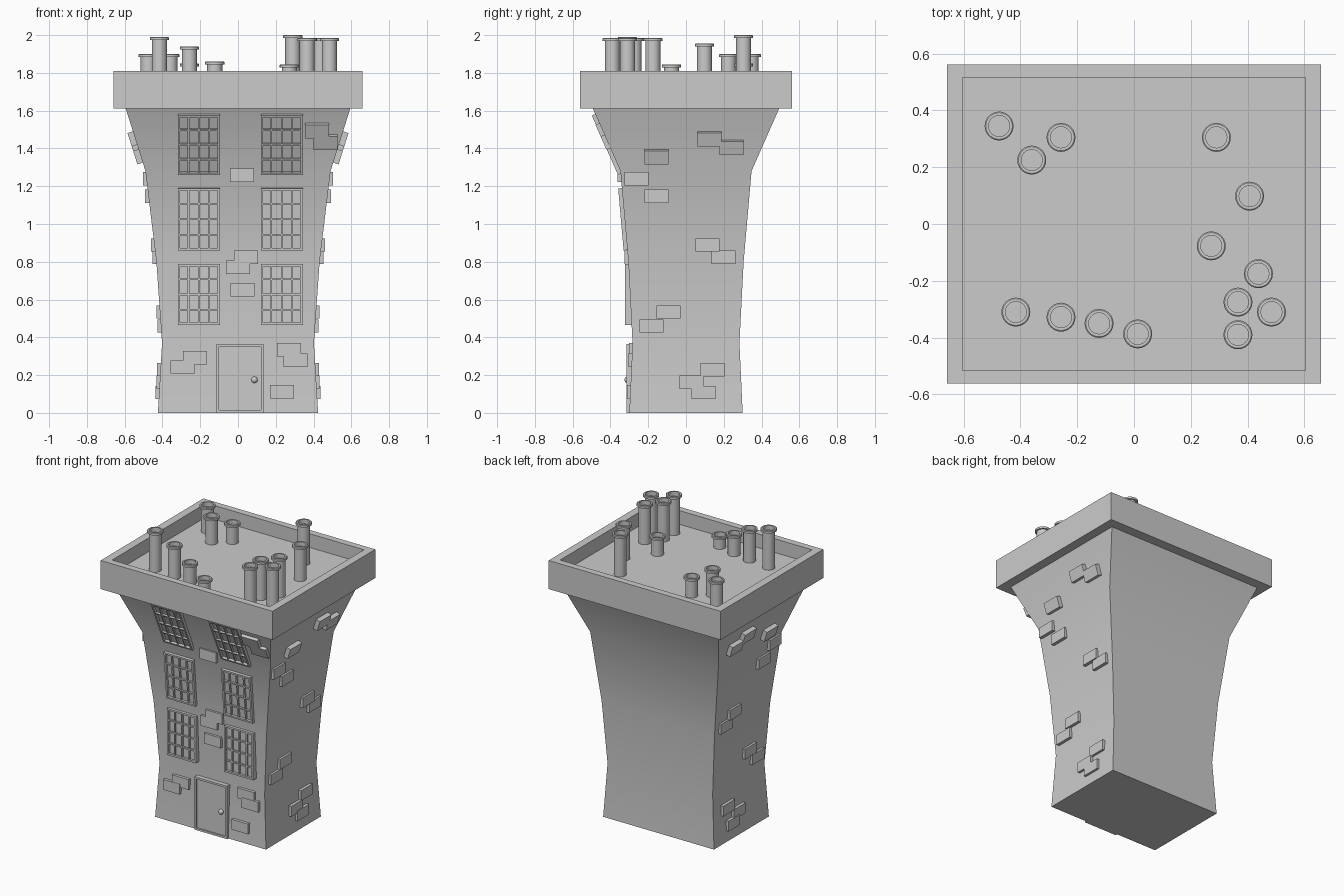
import bpy, bmesh
from math import sin, cos, tau, radians
from mathutils import Matrix, Vector

if "Cube" in bpy.data.objects:
    bpy.data.objects.remove(bpy.data.objects["Cube"])

# Tower silhouette: height, half width in x, half depth in y
LEVELS = [(0, .424, .300), (.37, .402, .283), (.80, .432, .305),
          (1.28, .490, .347), (1.62, .597, .497)]


def finish(name, bm, smooth=False):
    bmesh.ops.recalc_face_normals(bm, faces=bm.faces)
    mesh = bpy.data.meshes.new(name)
    bm.to_mesh(mesh)
    bm.free()
    ob = bpy.data.objects.new(name, mesh)
    bpy.context.collection.objects.link(ob)
    if smooth:
        bpy.ops.object.select_all(action='DESELECT')
        ob.select_set(True)
        bpy.context.view_layer.objects.active = ob
        bpy.ops.object.shade_smooth_by_angle(angle=radians(30))
    return ob


def loft(name, rings, smooth=False):
    """Bridge a stack of rings and cap both ends."""
    bm = bmesh.new()
    loops = [[bm.verts.new(p) for p in ring] for ring in rings]
    for a, b in zip(loops, loops[1:]):
        for i in range(len(a)):
            j = (i + 1) % len(a)
            bm.faces.new((a[i], a[j], b[j], b[i]))
    bm.faces.new(loops[0])
    bm.faces.new(loops[-1])
    return finish(name, bm, smooth)


def rect(z, x, y):
    return [(-x, -y, z), (x, -y, z), (x, y, z), (-x, y, z)]


def circle(cx, cy, r, z, n=24):
    return [(cx + r * cos(tau * i / n), cy + r * sin(tau * i / n), z) for i in range(n)]


def wall_frame(side, u, z, upright=False):
    """Matrix on the wall: x along wall, y up the slope, z outward."""
    for (z0, x0, y0), (z1, x1, y1) in zip(LEVELS, LEVELS[1:]):
        if z <= z1:
            break
    t = (z - z0) / (z1 - z0)
    a, b = (x0, x1) if side else (y0, y1)
    d = a + t * (b - a)
    s = 0 if upright else (b - a) / (z1 - z0)
    if side == 0:   # front
        pos, right, up = Vector((u, -d, z)), Vector((1, 0, 0)), Vector((0, -s, 1))
    else:           # right (+1) or left (-1)
        pos, right, up = Vector((side * d, u, z)), Vector((0, side, 0)), Vector((side * s, 0, 1))
    stretch = up.length
    up.normalize()
    m = Matrix((right, up, right.cross(up))).transposed().to_4x4()
    m.translation = pos
    return m, stretch


def add_box(bm, m, x, y, w, h, low, high):
    local = Matrix.Translation((x, y, (low + high) / 2)) @ Matrix.Diagonal((w, h, high - low, 1))
    bmesh.ops.create_cube(bm, size=1, matrix=m @ local)


def add_frame(bm, m, w, h, b, low, high):
    for s in (-1, 1):
        add_box(bm, m, s * (w - b) / 2, 0, b, h, low, high)
        add_box(bm, m, 0, s * (h - b) / 2, w - 2 * b, b, low, high)


# Tower body and roof tray with raised rim
loft("tower_body", [rect(*lv) for lv in LEVELS], smooth=True)
loft("roof_tray", [rect(1.612, .658, .561), rect(1.81, .658, .561),
                   rect(1.81, .603, .515), rect(1.715, .603, .515)])

# Chimney pots: x, y, top height
POTS = [(-.475, .345, 1.90), (-.36, .225, 1.90), (-.257, .305, 1.85), (.29, .305, 2.0),
        (.407, .098, 1.955), (.272, -.077, 1.845), (.438, -.175, 1.985),
        (.366, -.275, 1.985), (.484, -.31, 1.985), (.366, -.39, 1.985),
        (-.416, -.31, 1.99), (-.257, -.328, 1.94), (-.123, -.35, 1.86), (.013, -.387, 1.80)]
for x, y, top in POTS:
    shape = [(.040, 1.71), (.040, top - .016), (.051, top - .016), (.051, top - .003),
             (.047, top), (.037, top), (.037, top - .03)]
    loft("chimney_pot", [circle(x, y, r, z) for r, z in shape], smooth=True)

# Windows: frame, four by four panes; the lowest row stands upright
for u in (-.207, .232):
    for z0, z1 in ((.466, .788), (.862, 1.19), (1.268, 1.582)):
        low_row = z0 < .5
        m, k = wall_frame(0, u, (z0 + z1) / 2, upright=low_row)
        out = .028 if low_row else .02
        w, h = .222, (z1 - z0) * k
        bm = bmesh.new()
        add_frame(bm, m, w, h, .012, -.01, out)
        add_box(bm, m, 0, 0, w - .01, h - .01, -.01, out - .016)
        for i in (-1, 0, 1):
            add_box(bm, m, i * w / 4, 0, .009, h - .02, -.01, out - .004)
            add_box(bm, m, 0, i * h / 4, w - .02, .009, -.01, out - .004)
        finish("window", bm)

# Door with surround and knob
door = Matrix(((1, 0, 0, .011), (0, 0, -1, -.28), (0, 1, 0, .183), (0, 0, 0, 1)))
bm = bmesh.new()
add_frame(bm, door, .25, .366, .014, -.01, .034)
add_box(bm, door, 0, 0, .23, .346, -.01, .026)
finish("door", bm)
bm = bmesh.new()
bmesh.ops.create_uvsphere(bm, u_segments=16, v_segments=10, radius=.017,
                          matrix=Matrix.Translation((.087, -.309, .175)))
finish("door_knob", bm, smooth=True)

# Loose bricks: position along wall, height; upright below the flare
FRONT = [(.022, 1.257), (.042, .823), (0, .772), (.025, .652), (-.228, .292), (-.295, .243),
         (.27, .335), (.305, .278), (.232, .111), (.418, 1.498), (.463, 1.437)]
SIDE = [(.124, 1.455), (.24, 1.41), (-.156, 1.36), (-.262, 1.24), (-.156, 1.148),
        (.114, .889), (.198, .823), (-.093, .534), (-.183, .46),
        (.14, .228), (.029, .163), (.093, .108)]
for side, bricks in ((0, FRONT), (1, SIDE), (-1, SIDE)):
    for u, z in bricks:
        low = z < 1.3
        m, k = wall_frame(side, u, z, upright=low)
        high = .018 if low else (.03 if side else .022)
        bm = bmesh.new()
        add_box(bm, m, 0, 0, .127, .071 * k, -.015, high)
        finish("brick", bm)
